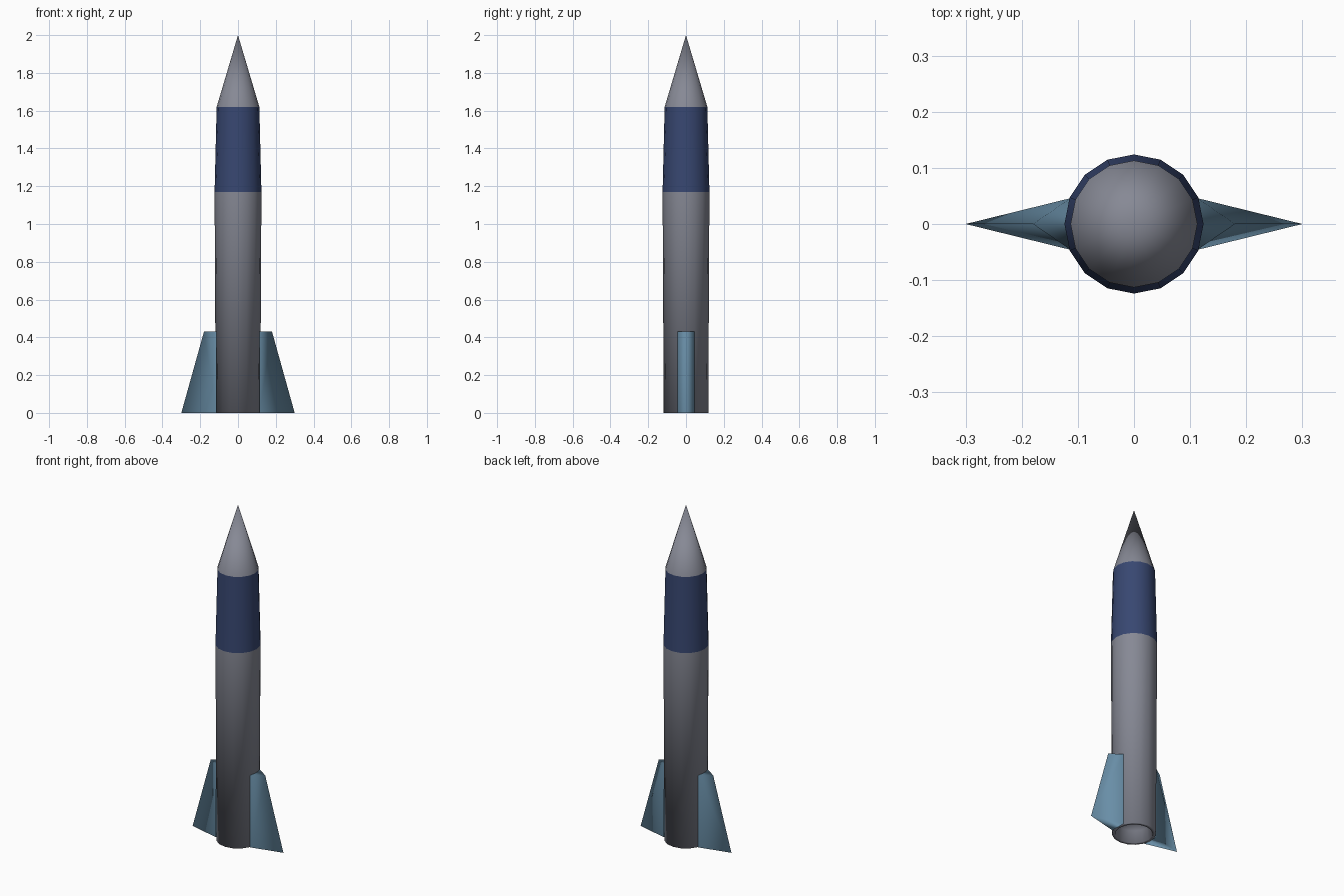
import bpy, bmesh, math

if "Cube" in bpy.data.objects:
    bpy.data.objects.remove(bpy.data.objects["Cube"])

SIDES = 16


def material(name, colour):
    mat = bpy.data.materials.new(name)
    mat.diffuse_color = (*colour, 1)
    mat.use_nodes = True
    mat.node_tree.nodes["Principled BSDF"].inputs["Base Color"].default_value = mat.diffuse_color
    return mat


def finish(bm, name, mat):
    bmesh.ops.remove_doubles(bm, verts=bm.verts, dist=1e-5)
    bmesh.ops.recalc_face_normals(bm, faces=bm.faces)
    mesh = bpy.data.meshes.new(name)
    bm.to_mesh(mesh)
    bm.free()
    obj = bpy.data.objects.new(name, mesh)
    bpy.context.collection.objects.link(obj)
    mesh.materials.append(mat)
    for poly in mesh.polygons:
        poly.use_smooth = True
    return obj


def lathe(name, profile, mat):
    """Revolve (radius, height) points around z."""
    bm = bmesh.new()
    verts = [bm.verts.new((r, 0, z)) for r, z in profile]
    edges = [bm.edges.new(pair) for pair in zip(verts, verts[1:])]
    bmesh.ops.spin(bm, geom=verts + edges, cent=(0, 0, 0), axis=(0, 0, 1),
                   angle=math.tau, steps=SIDES)
    obj = finish(bm, name, mat)
    # An open shell must face outwards
    mesh = obj.data
    outer = max(mesh.polygons, key=lambda p: p.center.xy.length)
    if outer.normal.xy.dot(outer.center.xy) < 0:
        mesh.flip_normals()
    return obj


def fin(name, side, mat):
    """Triangular section, long at the base and short at the top, open at the root."""
    bm = bmesh.new()
    low, high = [
        [bm.verts.new((side * x, y, z))
         for x, y in ((0.113, -0.046), (reach, 0), (0.113, 0.046))]
        for z, reach in ((0, 0.30), (0.43, 0.18))]
    bm.faces.new(low)
    bm.faces.new(high)
    for i in range(2):
        bm.faces.new((low[i], low[i + 1], high[i + 1], high[i]))
    obj = finish(bm, name, mat)
    # Large side faces dominate the smooth shading
    obj.modifiers.new("weighted", 'WEIGHTED_NORMAL').mode = 'FACE_AREA'
    return obj


gunmetal = material("gunmetal", (0.24, 0.25, 0.30))
navy = material("navy", (0.039, 0.063, 0.165))
steel_blue = material("steel_blue", (0.14, 0.27, 0.385))

# Lower body with the recessed exhaust opening
lathe("body", [(0, 0.10), (0.09, 0.07), (0.10, 0), (0.118, 0), (0.124, 1.17)],
      gunmetal)

# Coloured band and pointed nose
lathe("upper_band", [(0.124, 1.17), (0.113, 1.62)], navy)
lathe("nose_cone", [(0.113, 1.62), (0, 2.0)], gunmetal)

# Pair of tail fins
for label, side in (("left", -1), ("right", 1)):
    fin(label + "_fin", side, steel_blue)
